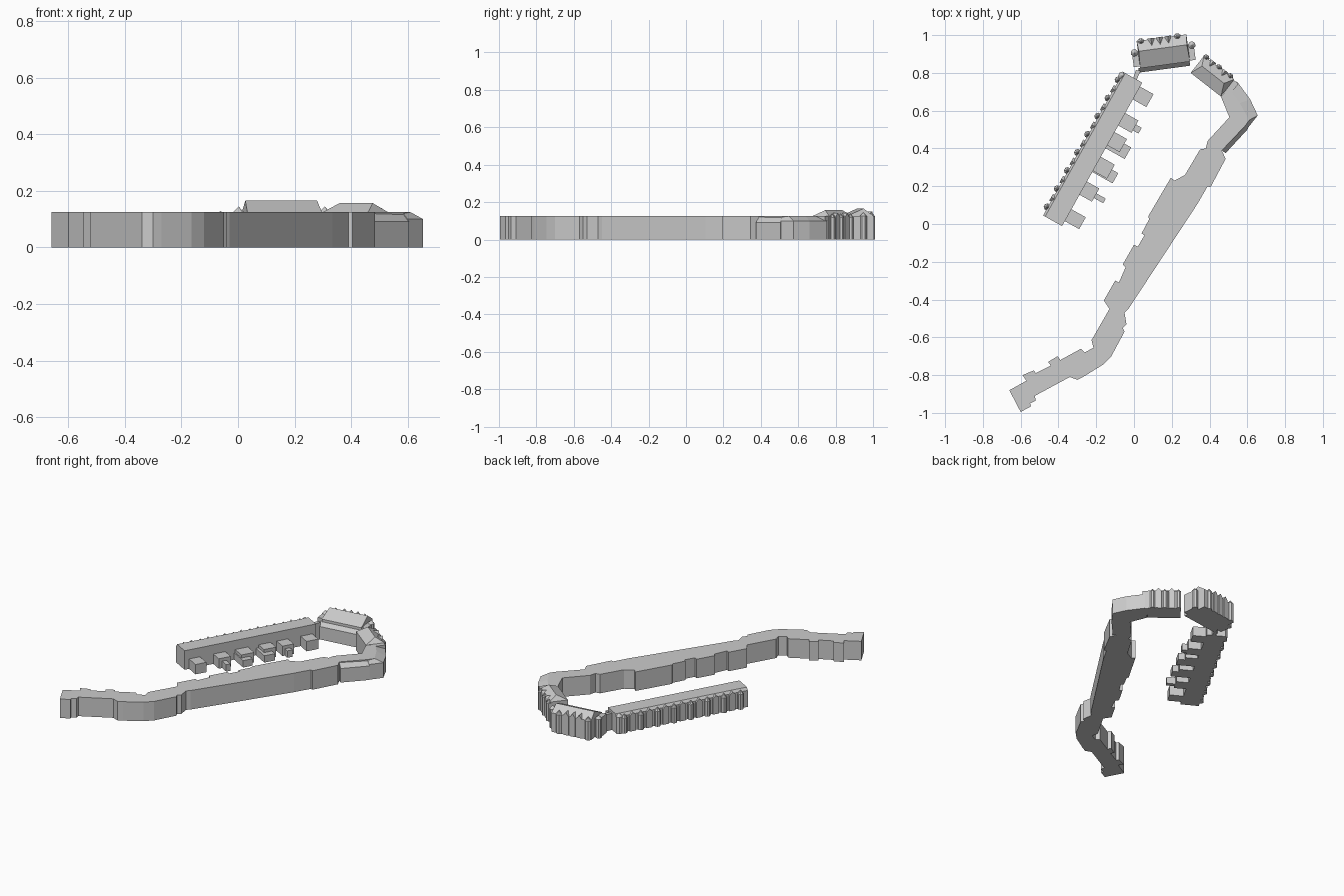
import bpy, bmesh, math
from mathutils import Matrix, Vector

if "Cube" in bpy.data.objects:
    bpy.data.objects.remove(bpy.data.objects["Cube"])

stone = bpy.data.materials.new("pale grey stone")
stone.diffuse_color = (0.6, 0.6, 0.6, 1)
stone.use_nodes = True
stone.node_tree.nodes["Principled BSDF"].inputs["Base Color"].default_value = stone.diffuse_color
WALL = 0.125


def finish(name, bm, matrix=None):
    if matrix:
        bm.transform(matrix)
    bmesh.ops.recalc_face_normals(bm, faces=bm.faces)
    me = bpy.data.meshes.new(name)
    bm.to_mesh(me)
    bm.free()
    me.materials.append(stone)
    ob = bpy.data.objects.new(name, me)
    bpy.context.collection.objects.link(ob)
    return ob


def prism(name, pts, heights, matrix=None):
    """Upright solid over a plan; heights is one value or one per corner."""
    if not isinstance(heights, (list, tuple)):
        heights = [heights] * len(pts)
    bm = bmesh.new()
    low = [bm.verts.new((x, y, 0)) for x, y in pts]
    top = [bm.verts.new((p[0], p[1], h)) for p, h in zip(pts, heights)]
    bm.faces.new(low[::-1])
    bm.faces.new(top)
    n = len(pts)
    for i in range(n):
        j = (i + 1) % n
        bm.faces.new((low[i], low[j], top[j], top[i]))
    return finish(name, bm, matrix)


def box(name, u0, u1, v0, v1, h, matrix=None):
    return prism(name, [(u0, v0), (u1, v0), (u1, v1), (u0, v1)], h, matrix)


def pitched(name, u0, u1, v0, v1, eave, ridge, matrix, hip0=0.0, hip1=0.0, vr=None):
    """House block with its ridge along u, ends optionally hipped."""
    vr = (v0 + v1) / 2 if vr is None else vr
    bm = bmesh.new()
    plan = [(u0, v0), (u1, v0), (u1, v1), (u0, v1)]
    a = [bm.verts.new((x, y, 0)) for x, y in plan]
    b = [bm.verts.new((x, y, eave)) for x, y in plan]
    r = [bm.verts.new((u0 + hip0, vr, ridge)), bm.verts.new((u1 - hip1, vr, ridge))]
    bm.faces.new(a[::-1])
    for i in range(4):
        j = (i + 1) % 4
        bm.faces.new((a[i], a[j], b[j], b[i]))
    bm.faces.new((b[0], b[1], r[1], r[0]))
    bm.faces.new((b[2], b[3], r[0], r[1]))
    bm.faces.new((b[1], b[2], r[1]))
    bm.faces.new((b[3], b[0], r[0]))
    return finish(name, bm, matrix)


def turret(name, u, v, radius, eave, tip, matrix):
    """Eight-sided bay with a pointed roof."""
    bm = bmesh.new()
    ring = [(u + radius * math.cos(k * math.pi / 4 + 0.39),
             v + radius * math.sin(k * math.pi / 4 + 0.39)) for k in range(8)]
    a = [bm.verts.new((x, y, 0)) for x, y in ring]
    b = [bm.verts.new((x, y, eave)) for x, y in ring]
    t = bm.verts.new((u, v, tip))
    bm.faces.new(a[::-1])
    for i in range(8):
        j = (i + 1) % 8
        bm.faces.new((a[i], a[j], b[j], b[i]))
        bm.faces.new((b[i], b[j], t))
    return finish(name, bm, matrix)


def frame(x0, y0, x1, y1):
    """Local frame: u runs from the first point to the second, v to its left."""
    ang = math.atan2(y1 - y0, x1 - x0)
    return Matrix.Translation((x0, y0, 0)) @ Matrix.Rotation(ang, 4, 'Z')


# Long terrace: stepped rear line, then smoother front line back again
rear = [(-.66, -.88), (-.57, -.83), (-.59, -.80), (-.53, -.775), (-.52, -.79),
        (-.44, -.75), (-.455, -.73), (-.405, -.70), (-.39, -.72), (-.28, -.66),
        (-.26, -.68), (-.215, -.655), (-.225, -.615), (-.13, -.45), (-.16, -.405),
        (-.10, -.30), (-.08, -.31), (-.045, -.23), (-.06, -.215), (0, -.11),
        (.02, -.12), (.055, -.06), (.04, -.05), (.08, .025), (.075, .04),
        (.195, .245), (.215, .23), (.27, .26), (.35, .395), (.38, .40),
        (.39, .44), (.505, .565)]
front = [(.61, .55), (.585, .515), (.465, .39), (.485, .345), (.405, .195),
         (.39, .20), (.335, .105), (-.03, -.45), (-.05, -.47), (-.04, -.53),
         (-.06, -.55), (-.05, -.57), (-.12, -.70), (-.165, -.745), (-.27, -.81),
         (-.30, -.825), (-.34, -.81), (-.525, -.91), (-.52, -.935),
         (-.55, -.95), (-.545, -.965), (-.60, -.995)]
prism("long_terrace", rear + front, WALL)

# Lean-to roof beside the corner
prism("corner_lean_to", [(.465, .39), (.485, .375), (.605, .505), (.585, .52)],
      [.12, .092, .092, .12])

# Corner building: flat inner roof and a slope down to the curved outer wall
prism("corner_flat", [(.505, .565), (.46, .675), (.50, .715), (.56, .64), (.61, .55)], WALL)
ridge = [(.50, .715), (.56, .64), (.61, .55)]
outer = [(.545, .755), (.615, .66), (.655, .575)]
for i in range(2):
    prism("corner_slope", [ridge[i], outer[i], outer[i + 1], ridge[i + 1]],
          [WALL, .1, .1, WALL])
prism("corner_end", [(.61, .55), (.655, .575), (.60, .505), (.585, .515)],
      [WALL, .1, .1, .12])

# Straight terrace with a sloped roof edge along the street side
T = frame(-.49, .05, -.065, .81)
box("straight_terrace", 0, .87, -.125, -.022, WALL, T)
prism("terrace_roof_edge", [(0, -.022), (.87, -.022), (.87, -.01), (0, -.01)],
      [WALL, WALL, .108, .108], T)

# Street bays, alternating pointed bays and gabled fronts
for k in range(8):
    u = .05 + k * .11
    turret("terrace_bay", u, -.007, .019, .10, .124, T)
    if k < 7:
        M = T @ Matrix.Translation((u + .055, 0, 0)) @ Matrix.Rotation(math.pi / 2, 4, 'Z')
        pitched("terrace_gable", -.045, 0, -.02, .02, .103, .124, M)
turret("terrace_end_turret", .85, -.015, .022, .11, .13, T)

# Yard extensions: (start, end, reach, height)
for u0, u1, reach, h in [(.768, .846, .207, .065), (.61, .685, .205, .065),
                         (.625, .66, .239, .045), (.49, .57, .20, .065),
                         (.472, .542, .241, .045), (.335, .42, .21, .065),
                         (.328, .39, .248, .045), (.19, .27, .20, .065),
                         (.212, .24, .256, .045), (.03, .102, .212, .065)]:
    box("yard_extension", u0, u1, -reach, -.12, h, T)

# North house: steep roof, low end wings, rear lean-to
N = frame(.035, .825, .295, .86)
pitched("north_house", -.002, .264, 0, .145, WALL, .166, N, .005, .005, .09)
box("north_west_wing", -.035, 0, .01, .09, .125, N)
box("north_east_wing", .262, .295, .005, .09, .125, N)
prism("north_lean_to", [(-.012, -.022), (.262, -.022), (.262, .002), (-.012, .002)],
      [.085, .085, .11, .11], N)
for u in (.02, .215):
    turret("north_bay", u, .138, .02, .125, .15, N)
for u in (-.022, .285):
    turret("north_end_turret", u, .085, .02, .125, .145, N)
for u in (.075, .12, .165):
    M = N @ Matrix.Translation((u, .15, 0)) @ Matrix.Rotation(math.pi / 2, 4, 'Z')
    pitched("north_gable", -.05, 0, -.018, .018, .125, .15, M)
prism("north_link_wall", [(-.01, .755), (.01, .755), (.035, .81), (.01, .815)], .11)

# North-east house
E = frame(.30, .80, .46, .675)
pitched("east_house", 0, .203, 0, .115, WALL, .157, E, .025, .03, .065)
box("east_house_end", .195, .235, .03, .11, .125, E)
for u in (.015, .10, .175):
    turret("east_bay", u, .113, .018, .118, .14, E)
for u in (.057, .138):
    M = E @ Matrix.Translation((u, .123, 0)) @ Matrix.Rotation(math.pi / 2, 4, 'Z')
    pitched("east_gable", -.05, 0, -.018, .018, .12, .142, M)
